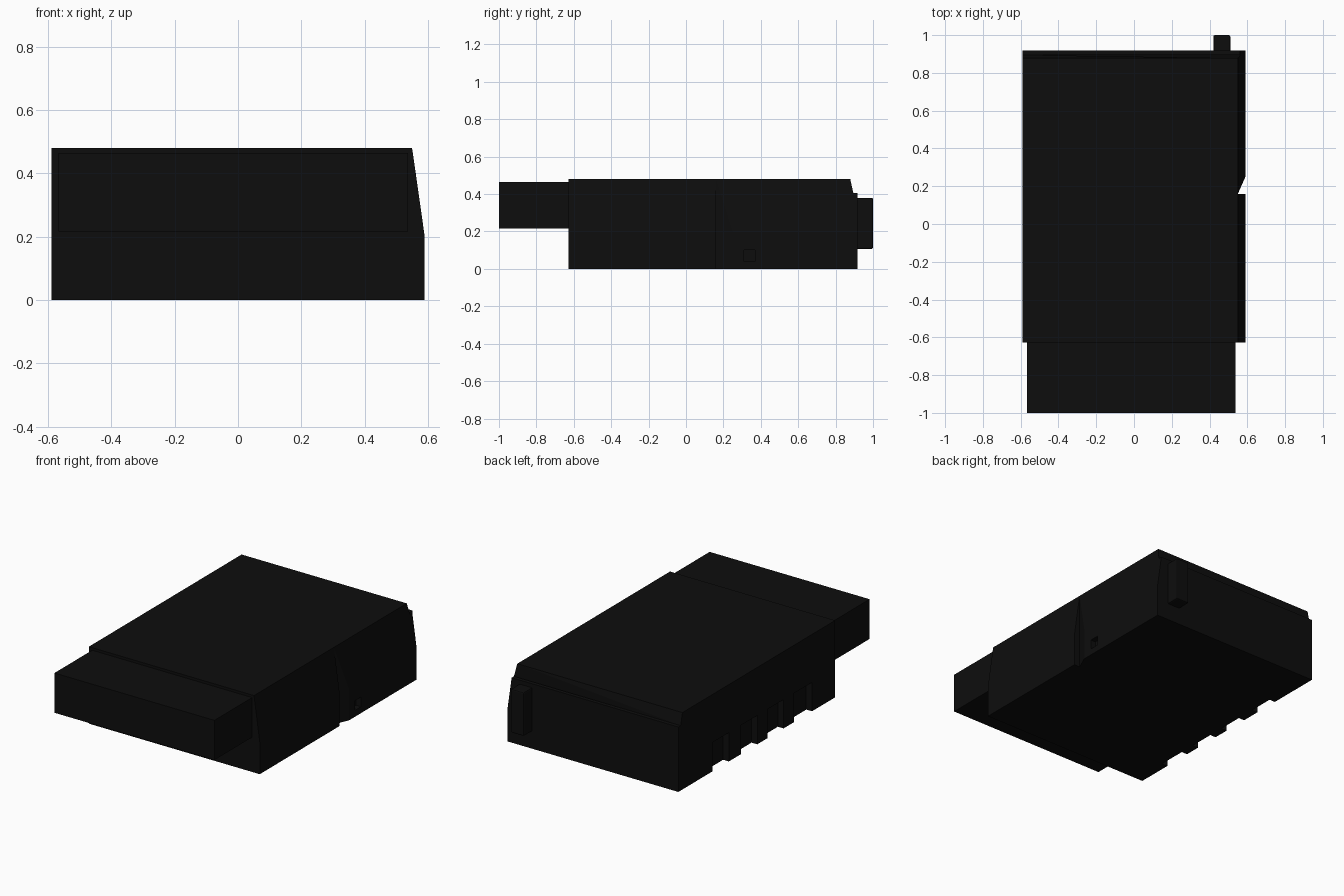
import bpy, bmesh, math

if "Cube" in bpy.data.objects:
    bpy.data.objects.remove(bpy.data.objects["Cube"])


def material(name, v):
    m = bpy.data.materials.new(name)
    m.diffuse_color = (v, v, v, 1)
    m.use_nodes = True
    m.node_tree.nodes["Principled BSDF"].inputs["Base Color"].default_value = m.diffuse_color
    return m


BLACK = material("matte black", 0.0042)


def finish(name, bm, helper=False):
    bmesh.ops.recalc_face_normals(bm, faces=bm.faces)
    me = bpy.data.meshes.new(name)
    bm.to_mesh(me)
    bm.free()
    ob = bpy.data.objects.new(name, me)
    bpy.context.collection.objects.link(ob)
    me.materials.append(BLACK)
    ob.hide_render = helper
    return ob


def loft(name, ring_a, ring_b, helper=False):
    """Solid between two matching rings of points."""
    bm = bmesh.new()
    a = [bm.verts.new(p) for p in ring_a]
    b = [bm.verts.new(p) for p in ring_b]
    bm.faces.new(a)
    bm.faces.new(b)
    n = len(a)
    for i in range(n):
        j = (i + 1) % n
        bm.faces.new((a[i], a[j], b[j], b[i]))
    return finish(name, bm, helper)


def box(name, x, y, z, helper=False):
    ring = [(x[0], y[0]), (x[1], y[0]), (x[1], y[1]), (x[0], y[1])]
    return loft(name, [(*p, z[0]) for p in ring], [(*p, z[1]) for p in ring], helper)


def cut(target, cutter):
    mod = target.modifiers.new("cut", 'BOOLEAN')
    mod.operation = 'DIFFERENCE'
    mod.solver = 'EXACT'
    mod.object = cutter
    bpy.context.view_layer.objects.active = target
    bpy.ops.object.modifier_apply(modifier=mod.name)
    bpy.data.objects.remove(cutter)


# Main housing: right side leans in above z 0.2, back top edge leans forward
profile = [(-.59, 0), (.59, 0), (.59, .2), (.561, .405), (.55, .48),
           (-.59, .48), (-.59, .405)]
body = loft("housing",
            [(x, -.628, z) for x, z in profile],
            [(x, .878 if z > .45 else .895, z) for x, z in profile])

# Notch in the right side
notch = [(.70, .16), (.55, .16), (.59, .25), (.70, .4975)]
cut(body, loft("notch_cutter", [(*p, -.1) for p in notch],
               [(*p, .6) for p in notch], True))

# Small socket in the right side
cut(body, box("socket_cutter", (.555, .7), (.31, .37), (.04, .1), True))

# Row of recesses along the lower left side
for y0, y1 in ((-.40, -.22), (-.12, .04), (.14, .30), (.42, .58)):
    cut(body, box("recess_cutter", (-.7, -.55), (y0, y1), (-.1, .18), True))

# Back plate, stepped slightly lower than the housing
plate = [(-.59, 0), (.59, 0), (.59, .2), (.561, .405), (-.59, .405)]
loft("back_plate", [(x, .895, z) for x, z in plate], [(x, .918, z) for x, z in plate])

# Block sticking out of the front
box("front_block", (-.567, .537), (-1, -.628), (.216, .464))

# Back latch with softened upright edges
latch = box("back_latch", (.42, .51), (.91, 1.0), (.107, .38))
bev = latch.modifiers.new("bevel", 'BEVEL')
bev.width = .008
bev.segments = 2
